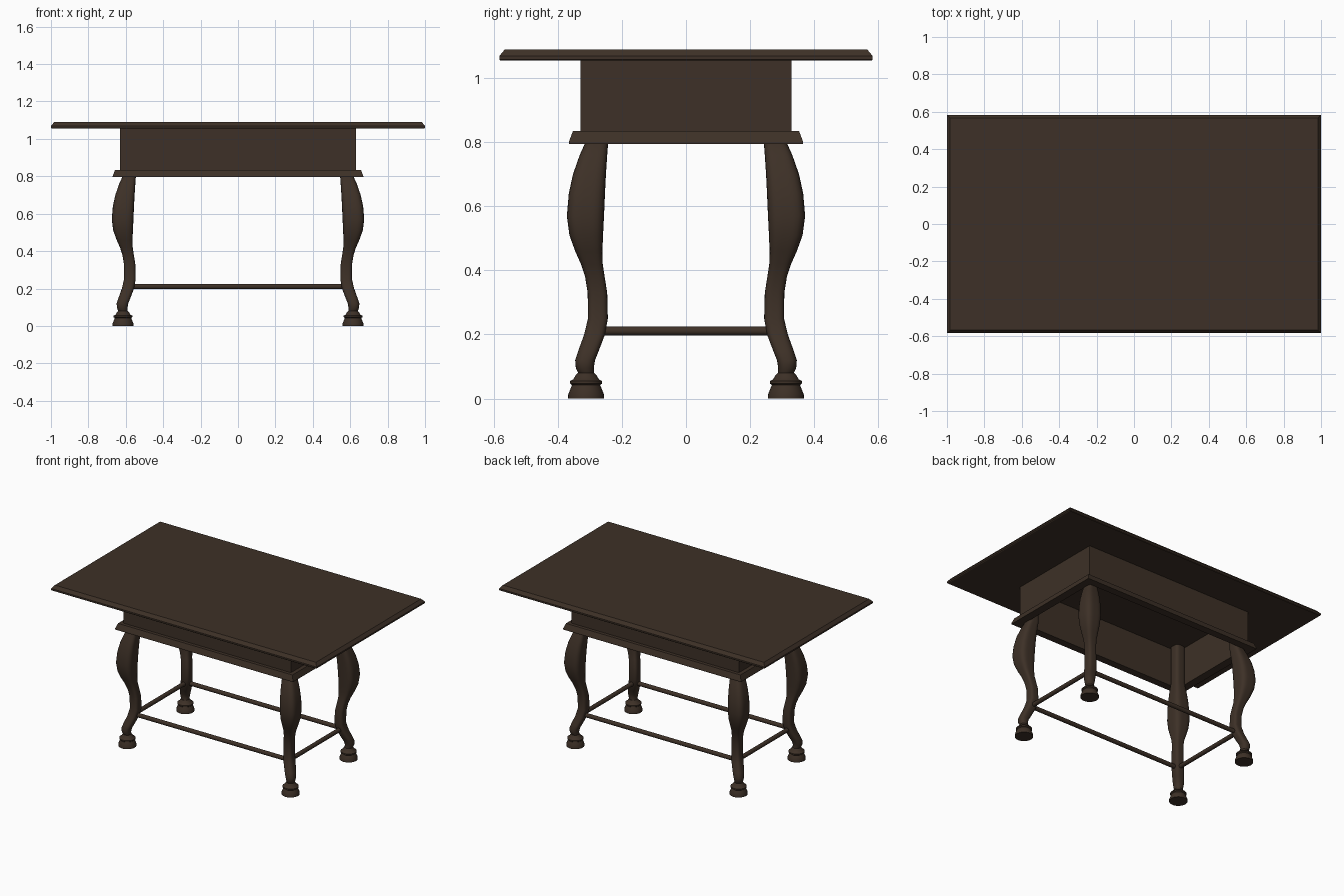
import bpy, bmesh, math

if "Cube" in bpy.data.objects:
    bpy.data.objects.remove(bpy.data.objects["Cube"])

wood = bpy.data.materials.new("dark brown wood")
wood.diffuse_color = (0.047, 0.030, 0.020, 1)
wood.use_nodes = True
wood.node_tree.nodes["Principled BSDF"].inputs["Base Color"].default_value = wood.diffuse_color


def loft(name, rings, caps=True, closed=False, smooth=False):
    """Skin a stack of equal-length point rings."""
    bm = bmesh.new()
    vs = [[bm.verts.new(p) for p in r] for r in rings]
    n = len(vs[0])
    pairs = list(zip(vs, vs[1:])) + ([(vs[-1], vs[0])] if closed else [])
    for a, b in pairs:
        for i in range(n):
            j = (i + 1) % n
            bm.faces.new((a[i], a[j], b[j], b[i]))
    if caps:
        bm.faces.new(vs[0][::-1])
        bm.faces.new(vs[-1])
    bmesh.ops.recalc_face_normals(bm, faces=bm.faces)
    me = bpy.data.meshes.new(name)
    bm.to_mesh(me)
    bm.free()
    ob = bpy.data.objects.new(name, me)
    bpy.context.collection.objects.link(ob)
    me.materials.append(wood)
    if smooth:
        bpy.ops.object.select_all(action='DESELECT')
        ob.select_set(True)
        bpy.context.view_layer.objects.active = ob
        bpy.ops.object.shade_smooth_by_angle(angle=math.radians(40))
    return ob


def rect(x, y, z):
    return [(-x, -y, z), (x, -y, z), (x, y, z), (-x, y, z)]


def frame(name, rings):
    return loft(name, [rect(*r) for r in rings], caps=False, closed=True)


# Table top with a bevelled upper edge
loft("table_top", [rect(0.994, 0.579, 1.055), rect(1.0, 0.583, 1.059),
                   rect(1.0, 0.583, 1.069), rect(0.983, 0.566, 1.09)])

# Hollow apron and the moulding around its lower edge
frame("apron", [(0.63, 0.33, 0.83), (0.63, 0.33, 1.056),
                (0.615, 0.315, 1.056), (0.615, 0.315, 0.83)])
frame("moulding", [(0.67, 0.366, 0.795), (0.67, 0.366, 0.801), (0.657, 0.353, 0.835),
                   (0.615, 0.315, 0.835), (0.615, 0.315, 0.795)])

# Leg outline: height, inner y, outer y (x is the same, shifted outward)
LEG = [(1.055, 0.243, 0.314), (0.80, 0.243, 0.314), (0.76, 0.246, 0.332),
       (0.70, 0.250, 0.353), (0.64, 0.253, 0.366), (0.57, 0.256, 0.372),
       (0.51, 0.259, 0.364), (0.46, 0.261, 0.346), (0.42, 0.260, 0.328),
       (0.38, 0.254, 0.315), (0.33, 0.246, 0.307), (0.25, 0.244, 0.306),
       (0.20, 0.253, 0.318), (0.15, 0.272, 0.336), (0.12, 0.284, 0.346),
       (0.095, 0.288, 0.344), (0.08, 0.287, 0.337)]
# Turned foot: height, radius
FOOT = [(0.08, 0.026), (0.072, 0.033), (0.06, 0.040), (0.055, 0.050), (0.047, 0.050),
        (0.042, 0.044), (0.03, 0.049), (0.012, 0.056), (0.0, 0.056)]
SHIFT = 0.303


def section(cx, cy, z, r, power, n=32):
    """Rounded square (power > 2) or circle (power 2)."""
    pts = []
    for i in range(n):
        t = 2 * math.pi * i / n
        c, s = math.cos(t), math.sin(t)
        k = r / (abs(c) ** power + abs(s) ** power) ** (1 / power)
        pts.append((cx + k * c, cy + k * s, z))
    return pts


for sx, xn in ((-1, "left"), (1, "right")):
    for sy, yn in ((-1, "front"), (1, "back")):
        rings = []
        for z, a, b in LEG:
            m = (a + b) / 2
            power = 2 + 1.8 * min(1, max(0, (z - 0.08) / 0.15))
            rings.append(section(sx * (m + SHIFT), sy * m, z, (b - a) / 2, power))
        loft(f"{yn}_{xn}_leg", rings, smooth=True)
        loft(f"{yn}_{xn}_foot", [section(sx * (0.312 + SHIFT), sy * 0.312, z, r, 2)
                                 for z, r in FOOT], smooth=True)


# Round stretchers between the legs
def bar(name, length, along_x, offset):
    rings = []
    for e in (-length, length):
        ring = []
        for i in range(16):
            t = 2 * math.pi * i / 16
            u, z = offset + 0.014 * math.cos(t), 0.211 + 0.014 * math.sin(t)
            ring.append((e, u, z) if along_x else (u, e, z))
        rings.append(ring)
    loft(name, rings, smooth=True)


for s, a, b in ((-1, "front", "left"), (1, "back", "right")):
    bar(a + "_stretcher", 0.58, True, s * 0.282)
    bar(b + "_stretcher", 0.28, False, s * 0.585)
